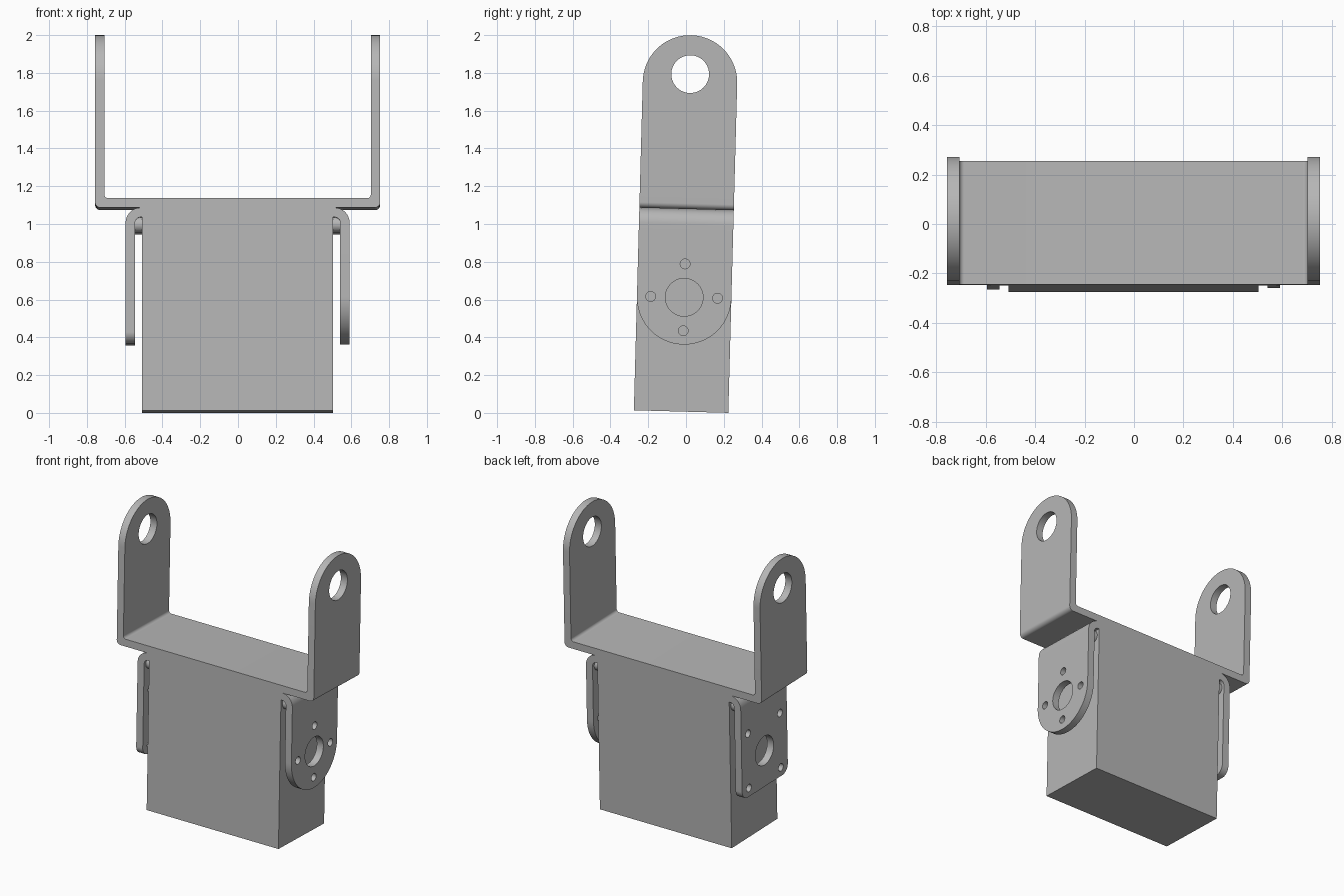
import bpy, bmesh, math
from mathutils import Matrix, Vector

if "Cube" in bpy.data.objects:
    bpy.data.objects.remove(bpy.data.objects["Cube"], do_unlink=True)

# Single metal-grey material
grey = bpy.data.materials.new("plain grey")
grey.use_nodes = True
colour = (0.47, 0.47, 0.47, 1)
grey.diffuse_color = colour
grey.node_tree.nodes["Principled BSDF"].inputs["Base Color"].default_value = colour

# The assembly leans slightly backwards
LEAN = Matrix.Translation((-0.002, -0.026, 0.007)) @ Matrix.Rotation(-0.027, 4, 'X')
SIDE = Matrix(((0, 0, 1, 0), (1, 0, 0, 0), (0, 1, 0, 0), (0, 0, 0, 1)))    # outline in y,z
FRONT = Matrix(((1, 0, 0, 0), (0, 0, -1, 0), (0, 1, 0, 0), (0, 0, 0, 1)))  # outline in x,z
HALF = 0.25          # half depth of the body and straps
parts = []


def circle(u, v, r, n=40):
    return [(u + r * math.cos(math.tau * i / n), v + r * math.sin(math.tau * i / n))
            for i in range(n)]


def rounded(corners, steps=16):
    """Polygon from (u, v, radius) corners, each filleted."""
    out = []
    for i, (u, v, r) in enumerate(corners):
        p = Vector((u, v))
        if r == 0:
            out.append(p)
            continue
        a = (Vector(corners[i - 1][:2]) - p).normalized()
        b = (Vector(corners[(i + 1) % len(corners)][:2]) - p).normalized()
        half = a.angle(b) / 2
        centre = p + (a + b).normalized() * (r / math.sin(half))
        start = p + a * (r / math.tan(half)) - centre
        end = p + b * (r / math.tan(half)) - centre
        sweep = start.angle(end)
        for k in range(steps + 1):
            t = k / steps
            q = (start * math.sin((1 - t) * sweep) + end * math.sin(t * sweep)) / math.sin(sweep)
            out.append(centre + q)
    return [p for i, p in enumerate(out) if (Vector(p) - Vector(out[i - 1])).length > 1e-5]


def sheet(name, outlines, low, high, orient):
    """Extrude an outline (the first) with holes (the rest)."""
    curve = bpy.data.curves.new(name, 'CURVE')
    curve.dimensions = '2D'
    curve.fill_mode = 'BOTH'
    curve.extrude = (high - low) / 2
    for pts in outlines:
        spline = curve.splines.new('POLY')
        spline.points.add(len(pts) - 1)
        for point, (u, v) in zip(spline.points, pts):
            point.co = (u, v, 0, 1)
        spline.use_cyclic_u = True
    temp = bpy.data.objects.new(name + " outline", curve)
    mesh = bpy.data.meshes.new_from_object(temp)
    bpy.data.objects.remove(temp)
    bpy.data.curves.remove(curve)
    mesh.name = name
    mesh.transform(LEAN @ orient @ Matrix.Translation((0, 0, (low + high) / 2)))
    bm = bmesh.new()
    bm.from_mesh(mesh)
    bmesh.ops.remove_doubles(bm, verts=bm.verts, dist=1e-5)
    bmesh.ops.recalc_face_normals(bm, faces=bm.faces)
    bm.to_mesh(mesh)
    bm.free()
    mesh.materials.clear()
    mesh.materials.append(grey)
    obj = bpy.data.objects.new(name, mesh)
    bpy.context.collection.objects.link(obj)
    parts.append(obj)


# Solid motor body
BASE = 1.073         # underside of the cradle
sheet("motor_body", [[(-0.505, 0), (0.505, 0), (0.505, BASE), (-0.505, BASE)]],
      -HALF, HALF, FRONT)

# Wide cradle: bent floor with short upturned ends
W, T, SEAM = 0.755, 0.05, 1.17
sheet("cradle_floor", [rounded([
    (-W, SEAM, 0), (-W, BASE, 0.03), (W, BASE, 0.03), (W, SEAM, 0),
    (W - T, SEAM, 0), (W - T, BASE + T, 0.02), (T - W, BASE + T, 0.02), (T - W, SEAM, 0)])],
    -HALF, HALF, FRONT)

# Outlines of the two side plates, round on one side and square on the other
HUB, BEND = 0.605, 0.96


def tab(r):
    return rounded([(-HALF, BEND, 0), (-HALF, HUB - HALF, r),
                    (HALF, HUB - HALF, r), (HALF, BEND, 0)], 24)


cross_holes = [circle(u, HUB + v, 0.026, 20)
               for u, v in ((0.177, 0), (-0.177, 0), (0, 0.177), (0, -0.177))]
corner_holes = [circle(u, HUB + v, 0.026, 20) for u in (-0.175, 0.175) for v in (-0.19, 0.19)]
hub_hole = circle(0, HUB, 0.1)

for s, side, radius, holes in ((1, "left", HALF, cross_holes), (-1, "right", 0.06, corner_holes)):
    def span(a, b):
        return sorted((s * a, s * b))

    # Upright arm with a round top and pivot hole
    arm = rounded([(-HALF, SEAM, 0), (HALF, SEAM, 0), (HALF, 1.993, HALF), (-HALF, 1.993, HALF)], 24)
    sheet(side + "_arm", [arm, circle(0, 1.787, 0.1)], *span(W - T, W), SIDE)

    # Strap bending down from the cradle
    strap = rounded([(s * 0.49, BASE, 0), (s * 0.593, BASE, 0.08), (s * 0.593, BEND, 0),
                     (s * 0.543, BEND, 0), (s * 0.543, BASE - T, 0.03), (s * 0.49, BASE - T, 0)])
    sheet(side + "_strap_bend", [strap], -HALF, HALF, FRONT)

    # Mounting plate with its holes
    sheet(side + "_mount_plate", [tab(radius), hub_hole] + holes, *span(0.543, 0.593), SIDE)

    # Small pins between the body and the plate
    for end, v in (("front", -0.19), ("back", 0.19)):
        sheet(f"{side}_{end}_pin", [circle(v, 0.985, 0.042, 24)], *span(0.495, 0.55), SIDE)

# Smooth the curved walls, keep edges sharp
bpy.ops.object.select_all(action='DESELECT')
for obj in parts:
    obj.select_set(True)
bpy.context.view_layer.objects.active = parts[0]
bpy.ops.object.shade_smooth_by_angle(angle=math.radians(30))
